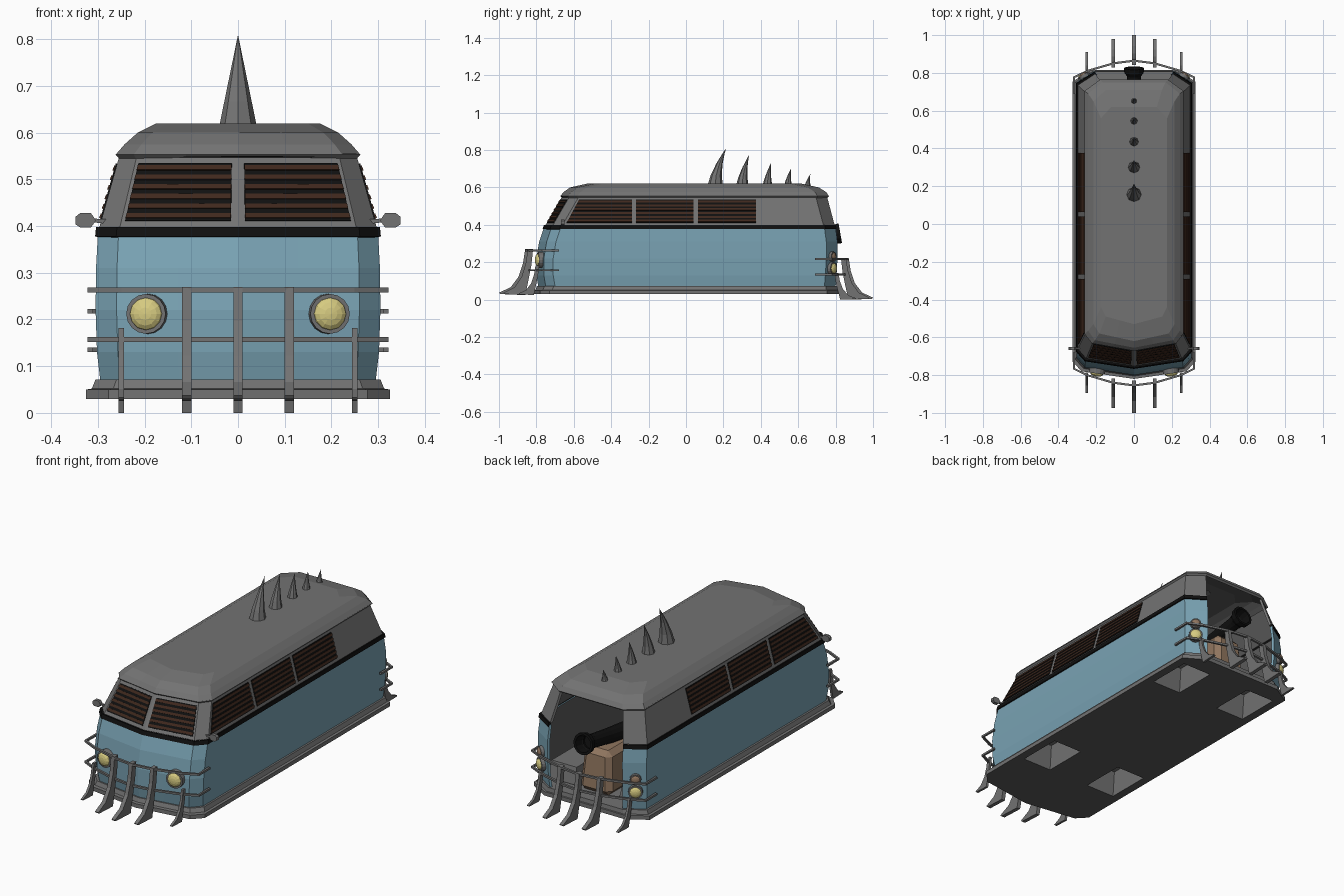
import bpy, bmesh, math
from mathutils import Vector, Matrix

if "Cube" in bpy.data.objects:
    bpy.data.objects.remove(bpy.data.objects["Cube"])


def mat(name, r, g, b):
    m = bpy.data.materials.new(name)
    m.diffuse_color = (r, g, b, 1)
    m.use_nodes = True
    m.node_tree.nodes["Principled BSDF"].inputs["Base Color"].default_value = m.diffuse_color
    return m


BLUE = mat("blue paint", .19, .36, .45)
GREY = mat("grey metal", .17, .17, .17)
DARK = mat("dark grey", .105, .105, .105)
BLACK = mat("black", .005, .005, .005)
BROWN = mat("brown slats", .05, .021, .012)
YELLOW = mat("yellow lamp", .68, .6, .22)
TAN = mat("tan wood", .28, .18, .115)


def finish(name, bm, *mats):
    bmesh.ops.recalc_face_normals(bm, faces=bm.faces)
    me = bpy.data.meshes.new(name)
    bm.to_mesh(me)
    bm.free()
    ob = bpy.data.objects.new(name, me)
    bpy.context.collection.objects.link(ob)
    for m in mats:
        me.materials.append(m)
    return ob


def bridge(bm, rings, closed=True, caps=(False, False)):
    vs = [[bm.verts.new(p) for p in r] for r in rings]
    n = len(vs[0])
    for a, b in zip(vs, vs[1:]):
        for i in range(n if closed else n - 1):
            j = (i + 1) % n
            bm.faces.new((a[i], a[j], b[j], b[i]))
    for c, r in zip(caps, (vs[0], vs[-1])):
        if c:
            bm.faces.new(r)


def prism(bm, a, b):
    bridge(bm, [a, b], caps=(True, True))


# Plan outline of the van at one height
def plan(z, hw, yf, yb):
    k = hw / .305
    half = [(0, yf), (.13 * k, yf + .02), (.26 * k, yf + .04), (hw, yf + .09),
            (hw, yb - .06), (.21 * k, yb)]
    pts = half + [(-x, y) for x, y in half[:0:-1]]
    return [(x, y, z) for x, y in pts]


def shell(name, levels, mats, opening=False, thick=.012, caps=(False, False)):
    bm = bmesh.new()
    bridge(bm, [plan(*l) for l in levels], caps=caps)
    if opening:
        gone = [f for f in bm.faces if all(v.co.y > .7 for v in f.verts)
                and abs(f.calc_center_median().x) < .01]
        bmesh.ops.delete(bm, geom=gone, context='FACES')
    ob = finish(name, bm, *mats)
    if thick:
        s = ob.modifiers.new("thickness", 'SOLIDIFY')
        s.thickness, s.offset = thick, -1
        s.material_offset = len(mats) - 1
    return ob


# Body shells, trims and roof
shell("lower_body", [(.07, .295, -.79, .80), (.13, .302, -.80, .805), (.22, .305, -.80, .81),
      (.31, .304, -.785, .81), (.385, .30, -.76, .80)], (BLUE, DARK), True)
shell("waist_stripe", [(.378, .306, -.767, .806), (.398, .304, -.76, .802)], (BLACK,), True)
LOW, TOP = (.397, .297, -.752, .795), (.547, .255, -.665, .755)
shell("cabin_wall", [LOW, TOP], (GREY, DARK), True)
# Black lip under the roof edge
shell("roof_lip", [(.545, .254, -.664, .755), (.553, .2615, -.671, .763)], (BLACK,), thick=.004)
shell("roof", [(.553, .262, -.672, .764), (.575, .243, -.655, .75), (.60, .215, -.62, .71),
      (.62, .175, -.53, .62)], (GREY, DARK), caps=(False, True))

# Skirt and floor pan with wheel wells
skirt = shell("floor_skirt", [(.03, .325, -.82, .815), (.05, .325, -.82, .815), (.052, .313, -.805, .81),
              (.072, .305, -.797, .807)], (GREY, DARK), thick=0, caps=(True, True))
for p in skirt.data.polygons:
    p.material_index = int(p.normal.z < -.9)
cut, wells = bmesh.new(), bmesh.new()


def rect(x, y, w, l, z):
    return [(x + a * w, y + b * l, z) for a, b in ((-1, -1), (1, -1), (1, 1), (-1, 1))]


for x in (-.2, .2):
    for y in (-.38, .60):
        prism(cut, rect(x, y, .082, .115, 0), rect(x, y, .082, .115, .1))
        bridge(wells, [rect(x, y, .083, .116, .031), rect(x, y, .07, .09, .15)], caps=(False, True))
cutter = finish("well_cutter", cut, GREY)
cutter.hide_render = True
cutter.display_type = 'WIRE'
b = skirt.modifiers.new("wells", 'BOOLEAN')
b.operation, b.object = 'DIFFERENCE', cutter
finish("wheel_wells", wells, GREY)


# Louvred windows laid on the cabin walls
def lerp(a, b, t):
    return a + (b - a) * t


def front_point(side):
    def f(s, t):
        k = lerp(LOW[1], TOP[1], t) / .305
        return Vector((side * s * .26 * k, lerp(LOW[2], TOP[2], t) + .04 * s, lerp(LOW[0], TOP[0], t)))
    return f


def side_point(side, y0, y1, lean):
    def f(s, t):
        return Vector((side * lerp(LOW[1], TOP[1], t), lerp(y0 + lean * t, y1, s), lerp(LOW[0], TOP[0], t)))
    return f


def window(name, f, s0, s1, normal, n=6):
    t0, t1 = .09, .91
    nv = Vector(normal).normalized()
    bm = bmesh.new()
    quad = [f(s0, t0), f(s1, t0), f(s1, t1), f(s0, t1)]
    prism(bm, [p - nv * .003 for p in quad], [p + nv * .003 for p in quad])
    finish(name + "_pane", bm, BLACK)
    bm = bmesh.new()
    for i in range(n):
        a = lerp(t0, t1, (i + .25) / n)
        c = lerp(t0, t1, (i + .75) / n)
        prism(bm, *[[f(s, a) + nv * .002, f(s, a) + nv * .006, f(s, c) + nv * .005, f(s, c) + nv * .002]
                    for s in (s0, s1)])
    finish(name + "_slats", bm, BROWN)


for side, tag in ((-1, "left"), (1, "right")):
    window(tag + "_windshield", front_point(side), .06, .965, (side * .13, -.87, .5))
    for i, (y0, y1, lean) in enumerate(((-.645, -.29, .08), (-.267, .04, 0), (.063, .375, 0))):
        window(f"{tag}_window_{i + 1}", side_point(side, y0, y1, lean), 0, 1, (side, 0, .28))

# Curved roof spikes
for i, (y, r, top, d) in enumerate(((.155, .042, .81, .06), (.30, .034, .775, .038), (.435, .027, .732, .02),
                                    (.545, .022, .702, .017), (.65, .017, .672, .015))):
    bm = bmesh.new()
    rings = []
    for t in (0, .3, .6, .85, .995):
        rad = r * (1 - t)
        rings.append([(rad * math.cos(a * math.pi / 4), y + d * t ** 1.8 + rad * math.sin(a * math.pi / 4),
                       lerp(.605, top, t)) for a in range(8)])
    bridge(bm, rings, caps=(True, True))
    finish(f"roof_spike_{i + 1}", bm, GREY)


# Guard rails and claws at both ends
CLAW = ((-.22, 1), (0, 1), (.08, .7), (.25, .4), (.55, .17), (1, .05), (.95, .02), (.1, 0), (-.02, .3), (-.15, .65))


def claw(name, x, s, y0, y1, top, bottom):
    bm = bmesh.new()
    w = .006 if abs(x) > .2 else .01
    prism(bm, *[[(x + e, s * lerp(y0, y1, u), lerp(bottom, top, v)) for u, v in CLAW] for e in (-w, w)])
    finish(name, bm, GREY)


def rail(name, s, z, y):
    half = [(.322, y - .18), (.322, y - .09), (.25, y - .055), (.11, y - .014), (0, y)]
    path = half + [(-x, q) for x, q in half[-2::-1]]
    bm = bmesh.new()
    rings = []
    for x, q in path:
        n = Vector((x, (q - .68) * 2.5)).normalized() * .011
        rings.append([(x - n.x, s * (q - n.y), z - .005), (x, s * q, z - .005),
                      (x, s * q, z + .005), (x - n.x, s * (q - n.y), z + .005)])
    bridge(bm, rings, caps=(True, True))
    finish(name, bm, GREY)


for end, s, y, zs, top, low, tips in (("front", -1, .86, (.263, .157), .27, .025, (1, .975, .895)),
                                      ("rear", 1, .87, (.218, .135), .222, 0, (1, .98, .91))):
    for z, tag in zip(zs, ("upper", "lower")):
        rail(f"{end}_{tag}_rail", s, z, y)
    for x, tip in zip((0, .11, .25), tips):
        for m in ((1,) if x == 0 else (-1, 1)):
            claw(f"{end}_claw", x * m, s, y - (.055 if x > .2 else .014 if x else 0), tip,
                 lerp(low, top, .64) if x > .2 else top, low)


# Lamps: domed lens inside a ring
def lamp(name, loc, direction, r, lens):
    rot = Vector(direction).to_track_quat('Z', 'Y').to_matrix().to_4x4()
    m = Matrix.Translation(loc) @ rot
    bm = bmesh.new()
    bmesh.ops.create_cone(bm, cap_ends=True, segments=16, radius1=r * 1.22, radius2=r * 1.2, depth=.03, matrix=m)
    finish(name + "_ring", bm, GREY)
    bm = bmesh.new()
    bmesh.ops.create_uvsphere(bm, u_segments=12, v_segments=8, radius=r,
                              matrix=m @ Matrix.Translation((0, 0, .013)) @ Matrix.Diagonal((1, 1, .5, 1)))
    finish(name + "_lens", bm, lens)


for side in (-1, 1):
    lamp("headlight", (side * .195, -.777, .212), (side * .15, -1, 0), .0355, YELLOW)
    lamp("tail_light", (side * .262, .778, .167), (side * .6, .95, 0), .028, YELLOW)
    lamp("rear_signal", (side * .262, .778, .230), (side * .6, .95, 0), .022, TAN)
    # Wing mirrors
    bm = bmesh.new()
    hexa = [(.304, .412), (.315, .428), (.338, .428), (.348, .42), (.348, .404), (.338, .397), (.315, .397)]
    prism(bm, *[[(side * x, y, z) for x, z in hexa] for y in (-.668, -.65)])
    prism(bm, *[[(side * x, y, z) for x, z in ((.28, .405), (.28, .415), (.31, .416), (.31, .408))]
                for y in (-.663, -.655)])
    finish("wing_mirror", bm, GREY)

# Cannon in the rear opening, on its wooden mount
bm = bmesh.new()
prof = [(.001, -.06), (.036, -.06), (.042, 0), (.054, 0), (.051, -.025), (.033, -.05), (.036, -.2),
        (.045, -.4), (.001, -.42)]
bridge(bm, [[(r * math.cos(a * math.pi / 6), d, r * math.sin(a * math.pi / 6)) for a in range(12)]
            for r, d in prof], caps=(True, True))
bmesh.ops.transform(bm, verts=bm.verts, matrix=Matrix.Translation((0, .825, .355)) @
                    Matrix.Rotation(math.radians(10), 4, 'X'))
finish("cannon", bm, BLACK)
bm = bmesh.new()
prism(bm, rect(0, .59, .09, .15, .07), rect(0, .59, .075, .13, .285))
bmesh.ops.bevel(bm, geom=bm.edges[:], offset=.025, segments=1, affect='EDGES')
finish("cannon_mount", bm, TAN)
